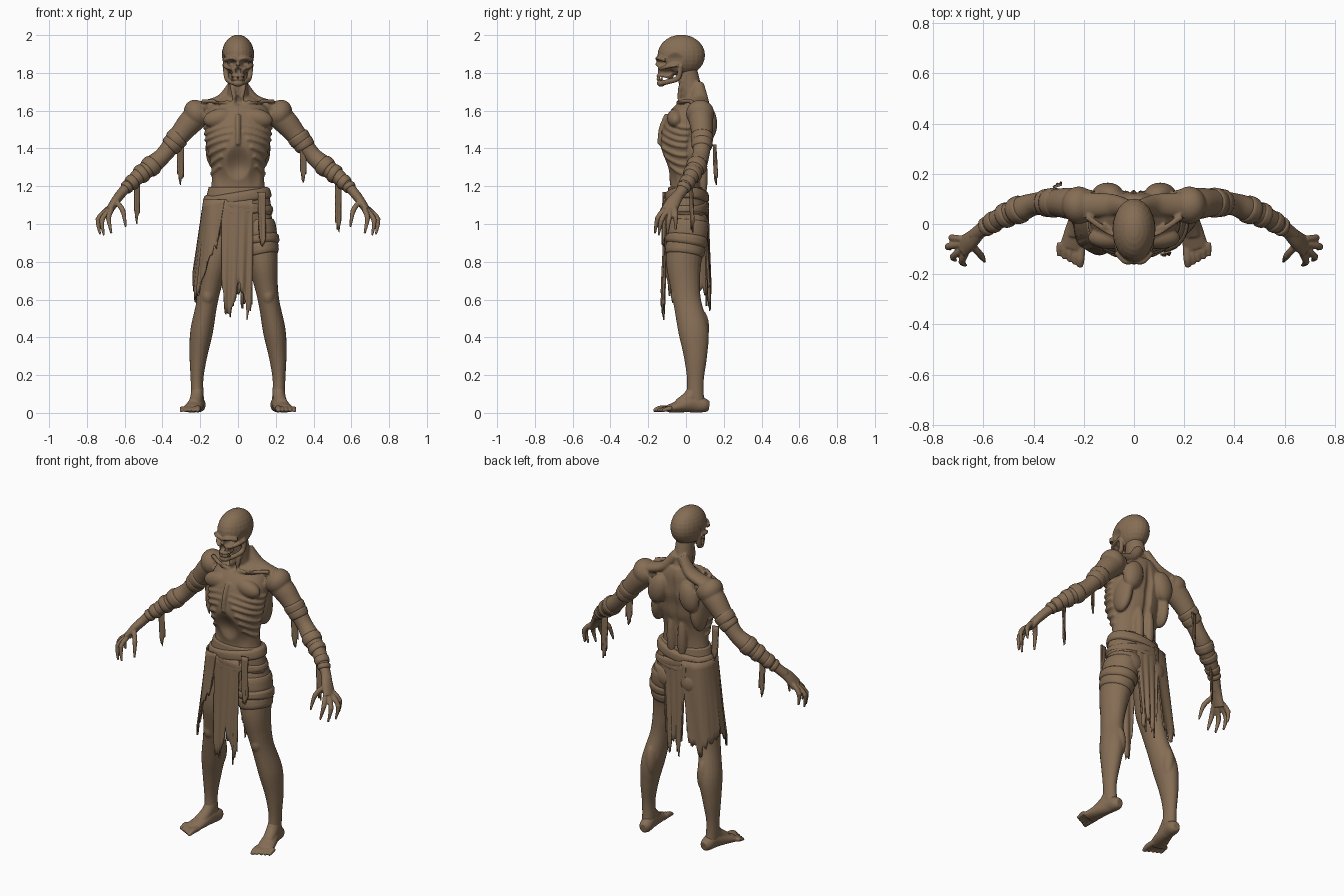
import bpy, bmesh, math, random
from mathutils import Vector, Matrix

random.seed(4)
if "Cube" in bpy.data.objects:
    bpy.data.objects.remove(bpy.data.objects["Cube"])

COLOUR = (0.235, 0.153, 0.09, 1)
mat = bpy.data.materials.new("dried_brown")
mat.use_nodes = True
mat.diffuse_color = COLOUR
bsdf = next(n for n in mat.node_tree.nodes if n.type == 'BSDF_PRINCIPLED')
bsdf.inputs["Base Color"].default_value = COLOUR
bsdf.inputs["Roughness"].default_value = 0.8
Y, Z = Vector((0, 1, 0)), Vector((0, 0, 1))


def sample(pts, t):
    """Smooth curve through tuples, t counted in points."""
    i = max(0, min(int(t), len(pts) - 2))
    f = t - i
    a, b, c, d = (pts[max(0, min(k, len(pts) - 1))] for k in range(i - 1, i + 3))
    return [q + .5 * f * (r - p + f * (2*p - 5*q + 4*r - s + f * (3*(q - r) + s - p)))
            for p, q, r, s in zip(a, b, c, d)]


def tube(bm, pts, ref=Y, sx=1, n=20, steps=5):
    """Closed tube through (x, y, z, side radius, ref radius) rings."""
    m = (len(pts) - 1) * steps
    rows = [sample(pts, k / steps) for k in range(m + 1)]
    rings = []
    for k, r in enumerate(rows):
        t = (Vector(rows[min(k + 1, m)][:3]) - Vector(rows[max(k - 1, 0)][:3])).normalized()
        u = t.cross(ref).normalized()
        v = u.cross(t)
        ring = []
        for j in range(n):
            a = 2 * math.pi * j / n
            p = Vector(r[:3]) + u * r[3] * math.cos(a) + v * r[4] * math.sin(a)
            ring.append(bm.verts.new((p.x * sx, p.y, p.z)))
        rings.append(ring)
    for a, b in zip(rings, rings[1:]):
        for j in range(n):
            bm.faces.new((a[j], a[(j + 1) % n], b[(j + 1) % n], b[j]))
    bm.faces.new(rings[0])
    bm.faces.new(rings[-1])


def rod(bm, pts, r, ref=Y, sx=1):
    tube(bm, [(*p, r, r) for p in pts], ref, sx, 10, 4)


def blob(bm, c, r, sx=1, tilt=0):
    m = (Matrix.Translation((c[0] * sx, c[1], c[2])) @ Matrix.Rotation(tilt * sx, 4, 'Y')
         @ Matrix.Diagonal((*r, 1)))
    bmesh.ops.create_uvsphere(bm, u_segments=24, v_segments=14, radius=1, matrix=m)


def finish(name, bm, angle=None):
    bmesh.ops.recalc_face_normals(bm, faces=bm.faces)
    me = bpy.data.meshes.new(name)
    bm.to_mesh(me)
    bm.free()
    ob = bpy.data.objects.new(name, me)
    bpy.context.collection.objects.link(ob)
    me.materials.append(mat)
    me.shade_smooth()
    return ob


def fuse(name, bm, voxel, smooth, dents=()):
    """Blend overlapping forms into one skin, then press in the hollows."""
    ob = finish(name, bm)
    rem = ob.modifiers.new("blend", 'REMESH')
    rem.mode, rem.voxel_size = 'VOXEL', voxel
    smo = ob.modifiers.new("soften", 'SMOOTH')
    smo.factor, smo.iterations = .5, smooth
    dg = bpy.context.evaluated_depsgraph_get()
    me = bpy.data.meshes.new_from_object(ob.evaluated_get(dg))
    ob.modifiers.clear()
    ob.data = me
    for c, r, push in dents:
        for v in me.vertices:
            d = sum(((v.co[k] - c[k]) / r[k]) ** 2 for k in range(3))
            if d < 1:
                v.co += Vector(push) * (1 - d) ** 1.5
    if not me.materials:
        me.materials.append(mat)
    me.shade_smooth()
    return ob


# Main section lists
TORSO = [(0, .01, .93, .12, .09), (0, .01, 1.0, .165, .105), (0, 0, 1.1, .165, .095),
         (0, 0, 1.2, .142, .083), (0, -.005, 1.29, .14, .095), (0, -.01, 1.39, .16, .125),
         (0, 0, 1.48, .172, .125), (0, .025, 1.56, .175, .115), (0, .05, 1.63, .14, .08),
         (0, .055, 1.68, .07, .055)]
ARM = [(.17, .07, 1.595, .055, .065), (.24, .08, 1.55, .066, .065), (.31, .085, 1.47, .055, .055),
       (.39, .08, 1.37, .045, .045), (.45, .06, 1.315, .05, .05), (.53, .025, 1.25, .042, .042),
       (.595, -.015, 1.188, .028, .032), (.64, -.05, 1.135, .026, .028)]
LEG = [(.09, .015, 1.04, .085, .1), (.113, .005, .93, .092, .102), (.13, -.012, .8, .08, .094),
       (.148, -.005, .68, .063, .08), (.165, .008, .58, .056, .074), (.193, .04, .43, .06, .08),
       (.21, .05, .3, .047, .062), (.217, .05, .18, .034, .045), (.215, .05, .09, .034, .045),
       (.212, .06, .03, .034, .045)]

# Torso, limbs and muscle forms
bm = bmesh.new()
tube(bm, TORSO, n=36)
tube(bm, [(0, .06, 1.6, .08, .06), (0, .03, 1.7, .055, .058), (0, .0, 1.83, .05, .055)])
rod(bm, [(0, -.1, 1.58), (0, -.132, 1.5), (0, -.137, 1.42)], .014)
for s in (1, -1):
    tube(bm, ARM, sx=s)
    tube(bm, LEG, sx=s)
    tube(bm, [(.02, .065, 1.74, .03, .03), (.09, .075, 1.655, .03, .045), (.2, .075, 1.62, .03, .05)], sx=s)
    rod(bm, [(.015, -.035, 1.635), (.09, -.035, 1.648), (.19, .03, 1.65)], .012, Z, s)
    rod(bm, [(.04, .0, 1.8), (.03, -.03, 1.72), (.012, -.035, 1.64)], .012, Y, s)
    blob(bm, (.22, .075, 1.585), (.065, .075, .075), s, .5)
    blob(bm, (.1, -.055, 1.56), (.085, .045, .05), s, .2)
    blob(bm, (.105, .12, 1.53), (.06, .045, .09), s, -.25)
    blob(bm, (.13, .06, 1.43), (.04, .07, .12), s, -.1)
    blob(bm, (.035, .085, 1.25), (.03, .03, .13), s)
    blob(bm, (.08, .05, .99), (.08, .075, .085), s)
    blob(bm, (.16, -.045, .62), (.034, .035, .05), s)
    blob(bm, (.175, .075, .45), (.035, .048, .1), s)
    blob(bm, (.13, -.05, .82), (.06, .055, .13), s, -.1)
    # Ribs follow the chest wall, the lower ones parting into an arch
    for i in range(7):
        pts = []
        for k in range(9):
            a = math.radians(8 + max(0, i - 2) * 8 + k * (11 - max(0, i - 2)))
            z = 1.555 - .033 * i - .045 * math.sin(a) ** 2 - .015 * (i > 3) * (i - 3) * math.sin(a)
            j = max(q for q in range(len(TORSO)) if TORSO[q][2] <= z)
            f = (z - TORSO[j][2]) / (TORSO[j + 1][2] - TORSO[j][2])
            _, y, _, rx, ry = sample(TORSO, j + f)
            pts.append((rx * math.sin(a), y - ry * math.cos(a), z))
        rod(bm, pts, .0105, Z, s)
body_dents = [((0, .14, 1.4), (.03, .09, .28), (0, -.02, 0)), ((0, -.12, 1.32), (.07, .08, .1), (0, .03, 0)),
              ((0, -.1, 1.13), (.012, .05, .015), (0, .015, 0)), ((0, -.04, 1.65), (.025, .04, .03), (0, .02, 0)),
              ((0, .13, 1.0), (.018, .06, .09), (0, -.03, 0))]
for s in (1, -1):
    body_dents += [((s * .09, -.03, 1.675), (.05, .05, .03), (0, .01, -.02)),
                   ((s * .1, -.1, 1.24), (.05, .06, .07), (0, .012, 0))]
fuse("body", bm, .0065, 2, body_dents)

# Skull with brow, cheekbones, jaw and teeth
bm = bmesh.new()
blob(bm, (0, -.025, 1.893), (.086, .126, .109))
tube(bm, [(0, -.085, 1.9, .07, .06), (0, -.1, 1.84, .054, .05), (0, -.108, 1.79, .036, .044), (0, -.112, 1.775, .03, .036)])
for s in (1, -1):
    rod(bm, [(.002, -.145, 1.868), (.035, -.147, 1.878), (.07, -.11, 1.87)], .013, Z, s)
    rod(bm, [(.03, -.138, 1.822), (.062, -.105, 1.832), (.078, -.04, 1.845)], .011, Z, s)
    rod(bm, [(.068, -.03, 1.84), (.06, -.04, 1.775), (.042, -.09, 1.755), (.012, -.133, 1.745)], .014, Vector((1, 0, 0)), s)
    for i in range(4):
        for z in (1.768, 1.784):
            blob(bm, (.005 + .0095 * i, -.151 + .0025 * i * i, z), (.005, .006, .008), s)
blob(bm, (0, -.132, 1.745), (.03, .022, .018))
rod(bm, [(0, -.14, 1.86), (0, -.158, 1.84)], .01, Z)
dents = [((s * .034, -.145, 1.85), (.029, .06, .025), (0, .055, 0)) for s in (1, -1)]
dents += [((s * .09, -.06, 1.87), (.04, .05, .04), (-s * .014, 0, 0)) for s in (1, -1)]
dents += [((s * .05, -.1, 1.8), (.028, .05, .022), (-s * .015, .01, 0)) for s in (1, -1)]
dents.append(((0, -.15, 1.812), (.015, .04, .021), (0, .035, 0)))
fuse("skull", bm, .004, 2, dents)

# Hands with hooked fingers, and feet with toes
FINGERS = [((.685, -.06, 1.085), (.725, -.055, 1.04), (.722, -.055, .97)),
           ((.69, -.08, 1.075), (.74, -.09, 1.025), (.73, -.1, .945)),
           ((.685, -.1, 1.07), (.72, -.13, 1.02), (.71, -.145, .94)),
           ((.67, -.115, 1.075), (.685, -.15, 1.03), (.67, -.165, .95)),
           ((.645, -.085, 1.12), (.61, -.125, 1.07), (.595, -.15, .985))]
for side, s in (("left", 1), ("right", -1)):
    bm = bmesh.new()
    tube(bm, [(.615, -.03, 1.165, .025, .028), (.65, -.065, 1.12, .024, .038),
              (.682, -.09, 1.07, .02, .044)], sx=s)
    for a, b, c in FINGERS:
        tube(bm, [(*a, .014, .014), (*b, .0135, .0135), (*c, .006, .006)], sx=s, n=10)
        blob(bm, b, (.0145,) * 3, s)
    fuse(side + "_hand", bm, .0045, 2)

    bm = bmesh.new()
    tube(bm, [(.204, .122, .036, .022, .026), (.207, .095, .04, .036, .038), (.215, .04, .05, .038, .048),
              (.23, -.03, .036, .046, .034), (.247, -.095, .021, .05, .02)], Z, s)
    tube(bm, [(.214, .055, .13, .032, .04), (.219, .02, .08, .034, .04), (.23, -.045, .045, .035, .025)], sx=s)
    for i in range(5):
        x, tip = .207 + .021 * i, -.172 + .011 * i
        w = .017 if i == 0 else .0125
        tube(bm, [(x + .003, -.075, .023, w, w), (x + .006, tip + .035, .022, w, w),
                  (x + .008, tip, .011, w * .7, .009)], Z, s, 10)
    fuse(side + "_foot", bm, .005, 2)


def sheet(name, top, bottom, ztop, hem, cols=32, rows=12, rag=.04, fold=.007):
    """Hanging cloth between two plan curves with a torn hem."""
    bm = bmesh.new()
    grid = []
    for i in range(cols + 1):
        f = i / cols
        a, b = (sample(p, f * (len(p) - 1)) for p in (top, bottom))
        low = sample([(h,) for h in hem], f * (len(hem) - 1))[0] + random.uniform(-rag, rag)
        col = []
        for j in range(rows + 1):
            g = j / rows
            w = fold * g * math.sin(f * 25 + 2 * g)
            col.append(bm.verts.new((a[0] + (b[0] - a[0]) * g, a[1] + (b[1] - a[1]) * g + w,
                                     ztop + (low - ztop) * g)))
        grid.append(col)
    for a, b in zip(grid, grid[1:]):
        for j in range(rows):
            bm.faces.new((a[j], b[j], b[j + 1], a[j + 1]))
    ob = finish(name, bm)
    mod = ob.modifiers.new("thickness", 'SOLIDIFY')
    mod.thickness, mod.offset = .008, 0


# Loincloth panels
sheet("front_flap", [(-.09, -.1), (0, -.11), (.08, -.1)], [(-.085, -.118), (0, -.125), (.075, -.118)],
      1.13, (.72, .5, .62, .66, .52, .62))
sheet("hip_cloth", [(-.07, -.105), (-.15, -.085), (-.18, 0), (-.15, .085), (-.05, .115)],
      [(-.1, -.115), (-.2, -.1), (-.238, 0), (-.2, .1), (-.1, .12)], 1.13, (.92, .76, .62, .7, .66, .6, .68), 40)
sheet("back_flap", [(-.08, .11), (0, .115), (.08, .105)], [(-.06, .12), (0, .125), (.05, .12)],
      1.12, (.68, .56, .66, .58, .72))
sheet("sash_tail", [(.105, -.12), (.145, -.11)], [(.115, -.125), (.145, -.118)], 1.17, (.93, .89, .92), 6, rag=.01)

# Strips hanging from the arm wrappings
for name, x, y, z, w, low in (("right_upper_arm_strip", -.305, .145, 1.42, .036, 1.21),
                              ("right_forearm_strip", -.535, .02, 1.24, .03, 1.01),
                              ("left_upper_arm_strip", .345, .045, 1.44, .036, 1.23),
                              ("left_forearm_strip", .53, .02, 1.23, .032, .95)):
    sheet(name, [(x - w / 2, y), (x + w / 2, y + .012)], [(x - w / 2.5, y + .005), (x + w / 2.5, y + .02)],
          z, (low + .07, low, low + .05), 6, 6, .02, .004)

# Waist cloth and crossing sashes
bm = bmesh.new()
tube(bm, [(0, .008, .96, .172, .11), (0, .006, 1.05, .178, .112), (0, 0, 1.13, .17, .103), (0, 0, 1.195, .155, .093)], n=36)
finish("waist_cloth", bm)
for name, z, tilt, rx, h in (("upper_sash", 1.14, -.16, .177, .03), ("lower_sash", 1.1, .17, .186, .026),
                             ("hip_sash", 1.07, -.06, .186, .02)):
    bm = bmesh.new()
    tube(bm, [(0, 0, -h, rx - .012, .104), (0, 0, -h * .6, rx, .118), (0, 0, h * .6, rx - .003, .116),
              (0, 0, h, rx - .016, .1)], n=36)
    bm.transform(Matrix.Translation((0, .003, z)) @ Matrix.Rotation(tilt, 4, 'Y'))
    finish(name, bm)


def wrap(name, path, t0, t1, extra, sx, tilt):
    """Bandage band following a limb."""
    bm = bmesh.new()
    rows = []
    for k in range(5):
        r = sample(path, t0 + (t1 - t0) * k / 4)
        e = extra * (.2 if k in (0, 4) else 1)
        rows.append((*r[:3], r[3] + e, r[4] + e))
    tube(bm, rows, sx=sx, n=24, steps=2)
    c = Vector(rows[2][:3])
    c.x *= sx
    bmesh.ops.rotate(bm, cent=c, matrix=Matrix.Rotation(tilt, 3, 'Y'), verts=bm.verts)
    finish(name, bm)


for side, s in (("left", 1), ("right", -1)):
    for i, (a, b) in enumerate(((2.0, 2.4), (2.3, 2.65), (3.9, 4.4), (4.6, 4.95), (5.3, 5.7), (5.75, 6.05))):
        wrap(f"{side}_arm_wrap_{i + 1}", ARM, a, b, .006, s, random.uniform(-.2, .2))
for i, (a, b, e) in enumerate(((.3, 1.05, .007), (.95, 1.35, .012), (1.3, 1.75, .007))):
    wrap(f"left_thigh_wrap_{i + 1}", LEG, a, b, e, 1, .12 - .1 * i)
